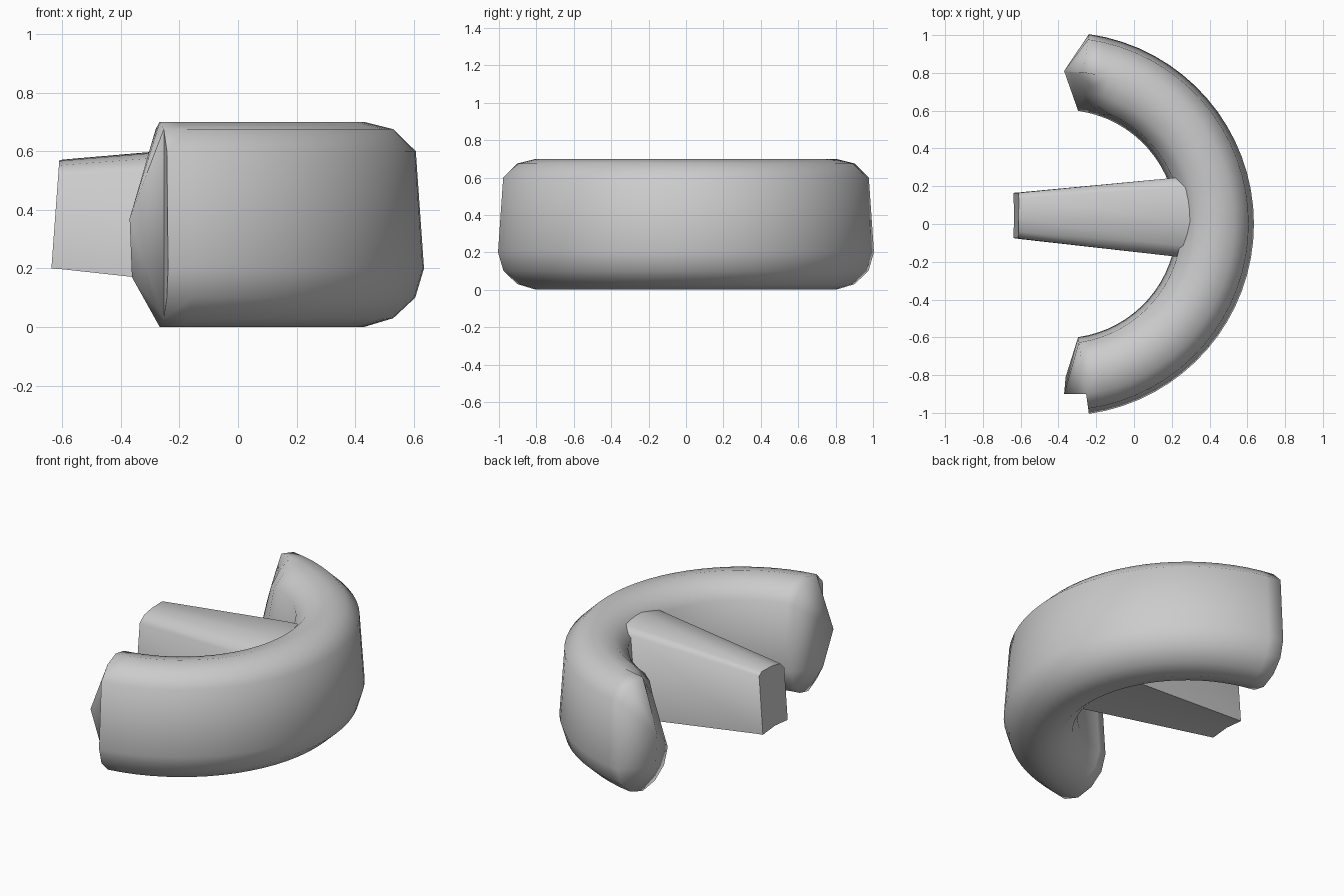
import bpy, bmesh
from math import sin, cos, radians
from mathutils import Vector

if "Cube" in bpy.data.objects:
    bpy.data.objects.remove(bpy.data.objects["Cube"])

CX = -0.38  # centre of the arc


def finish(name, bm, angle):
    bmesh.ops.recalc_face_normals(bm, faces=bm.faces)
    me = bpy.data.meshes.new(name)
    bm.to_mesh(me)
    bm.free()
    ob = bpy.data.objects.new(name, me)
    bpy.context.collection.objects.link(ob)
    bpy.ops.object.select_all(action='DESELECT')
    ob.select_set(True)
    bpy.context.view_layer.objects.active = ob
    bpy.ops.object.shade_smooth_by_angle(angle=radians(angle))
    return ob


def polar(r, deg, z):
    return (CX + r * cos(radians(deg)), r * sin(radians(deg)), z)


def loft(bm, rings):
    rows = [[bm.verts.new(p) for p in ring] for ring in rings]
    n = len(rows[0])
    for a, b in zip(rows, rows[1:]):
        for i in range(n):
            j = (i + 1) % n
            bm.faces.new((a[i], a[j], b[j], b[i]))
    return rows


def fan(bm, row, start, count, tip):
    for k in range(start, start + count):
        bm.faces.new((row[k % 12], row[(k + 1) % 12], tip))


# Curved band: rounded section swept round an arc, (radius, height)
outer = [(.81, 0), (.91, .03), (.985, .1), (1.015, .2), (.987, .6), (.91, .675), (.81, .7)]
inner = [(1.62 - r, z) for r, z in outer[-2:0:-1]]
section = outer + inner
END, STEPS = 82, 32
bm = bmesh.new()
rows = loft(bm, [[polar(r, -END + 2 * END * i / STEPS, z) for r, z in section]
                 for i in range(STEPS + 1)])

# Front end: tip set off the outer wall, with a flat step beside it
row = rows[0]
up, low = bm.verts.new((-.37, -.9, .37)), bm.verts.new((-.362, -.81, .17))
fan(bm, row, 5, 4, up)
fan(bm, row, 9, 4, low)
for f in ((row[9], up, low), (row[1], up, row[5]), (row[1], low, up), row[1:6]):
    bm.faces.new(f)

# Back end: upper inner corner is folded straight out to the tip
row = rows[-1]
up, low = bm.verts.new((-.37, .81, .38)), bm.verts.new((-.36, .81, .17))
for i, t in ((7, .35), (8, .7)):
    row[i].co = row[6].co.lerp(up.co, t) + Vector((0, -.004, 0))
    # ease the neighbouring sections into the fold
    for k, w in ((-2, .6), (-3, .25)):
        start, goal = rows[-5][i].co, row[i].co
        rows[k][i].co = rows[k][i].co.lerp(start.lerp(goal, (5 + k) / 4), w)
fan(bm, row, 3, 6, up)
fan(bm, row, 9, 6, low)
bm.faces.new((row[3], up, low))
bm.faces.new((row[9], low, up))
finish("curved_band", bm, 75)

# Tapered middle bar: (x bottom, x top, y min, y max, z min, z max)
stations = [(-.637, -.61, -.075, .165, .2, .57),
            (-.60, -.58, -.08, .168, .197, .573),
            (.2, .2, -.17, .243, .11, .64),
            (.46, .46, -.195, .24, .09, .66)]
bar_section = [(0, 0), (.5, .03), (1, 0), (1, .95), (.88, 1), (.45, .99), (.15, .95), (0, .85)]
bm = bmesh.new()
rows = loft(bm, [[(xb + (xt - xb) * w, y0 + (y1 - y0) * u, z0 + (z1 - z0) * w)
                  for u, w in bar_section]
                 for xb, xt, y0, y1, z0, z1 in stations])
bm.faces.new(rows[0])
bm.faces.new(rows[-1])
finish("middle_bar", bm, 75)
